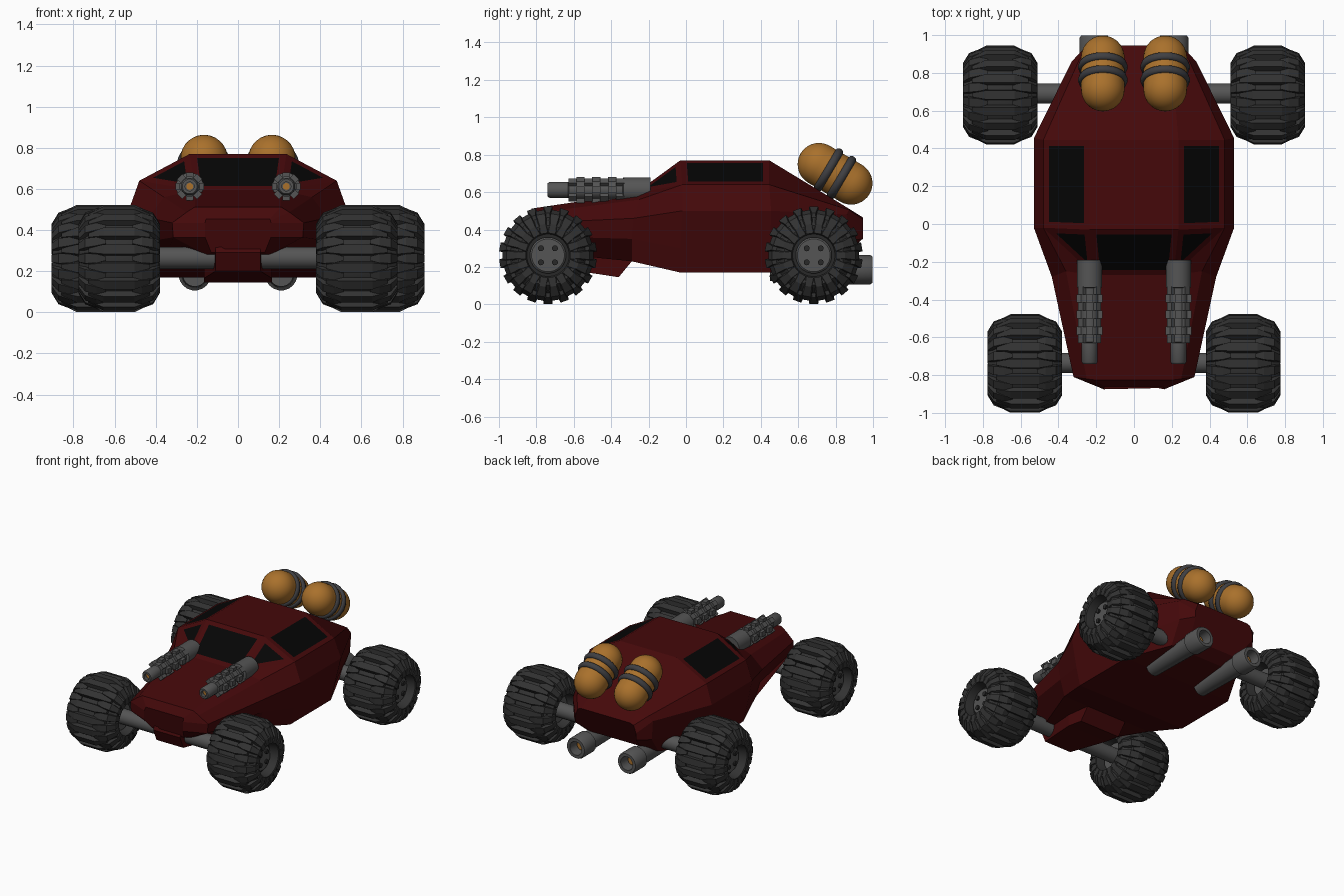
import bpy, bmesh, math
from mathutils import Matrix, Vector

if "Cube" in bpy.data.objects:
    bpy.data.objects.remove(bpy.data.objects["Cube"])


def material(name, r, g, b):
    m = bpy.data.materials.new(name)
    m.diffuse_color = (r, g, b, 1)
    m.use_nodes = True
    m.node_tree.nodes["Principled BSDF"].inputs["Base Color"].default_value = m.diffuse_color
    return m


RED = material("dark red paint", 0.058, 0.0025, 0.003)
GLASS = material("black glass", 0.0015, 0.0015, 0.0015)
RUBBER = material("tyre rubber", 0.032, 0.032, 0.032)
RIM = material("dark rim", 0.022, 0.022, 0.022)
METAL = material("grey metal", 0.09, 0.09, 0.09)
BAND = material("band steel", 0.05, 0.05, 0.055)
TAN = material("tank ochre", 0.40, 0.165, 0.025)


def finish(name, bm, mats, smooth=None, matrix=None):
    bmesh.ops.remove_doubles(bm, verts=bm.verts, dist=1e-5)
    bmesh.ops.recalc_face_normals(bm, faces=bm.faces)
    if matrix:
        bm.transform(matrix)
    me = bpy.data.meshes.new(name)
    bm.to_mesh(me)
    bm.free()
    for m in mats:
        me.materials.append(m)
    ob = bpy.data.objects.new(name, me)
    bpy.context.collection.objects.link(ob)
    if smooth:
        bpy.ops.object.select_all(action='DESELECT')
        ob.select_set(True)
        bpy.context.view_layer.objects.active = ob
        bpy.ops.object.shade_smooth_by_angle(angle=math.radians(smooth))
    return ob


def lathe(name, profile, segs, mat, matrix, smooth=40, closed=False):
    """Revolve (radius, y) points round the y axis."""
    bm = bmesh.new()
    rings = []
    for i in range(segs):
        a = 2 * math.pi * (i + 0.5) / segs
        rings.append([bm.verts.new((r * math.cos(a), y, r * math.sin(a))) for r, y in profile])
    n = len(profile)
    for i in range(segs):
        p, q = rings[i], rings[(i + 1) % segs]
        for j in range(n if closed else n - 1):
            k = (j + 1) % n
            bm.faces.new((p[j], p[k], q[k], q[j]))
    return finish(name, bm, [mat], smooth, matrix)


def skin(bm, rings):
    """Join rings of points into a capped solid."""
    vs = [[bm.verts.new(p) for p in ring] for ring in rings]
    n = len(vs[0])
    for a, b in zip(vs, vs[1:]):
        for j in range(n):
            bm.faces.new((a[j], a[(j + 1) % n], b[(j + 1) % n], b[j]))
    bm.faces.new(vs[0])
    bm.faces.new(vs[-1])
    return vs


# Body: half sections nose to tail, each bottom / low / mid / shoulder / top
sections = [
    [(.13, -.82, .29), (.16, -.875, .365), (.16, -.875, .435), (.158, -.868, .445), (.155, -.86, .455)],
    [(.155, -.78, .28), (.315, -.81, .365), (.32, -.81, .435), (.25, -.82, .487), (.21, -.825, .512)],
    [(.37, -.29, .23), (.405, -.29, .35), (.435, -.28, .46), (.36, -.25, .56), (.21, -.27, .595)],
    [(.45, -.03, .17), (.482, -.03, .30), (.53, -.02, .50), (.48, -.02, .64), (.235, -.03, .77)],
    [(.45, .45, .17), (.482, .45, .30), (.53, .455, .50), (.48, .445, .64), (.235, .445, .77)],
    [(.29, .74, .20), (.32, .86, .34), (.33, .86, .48), (.29, .87, .506), (.20, .87, .512)],
    [(.20, .83, .25), (.25, .945, .35), (.25, .945, .40), (.23, .945, .455), (.20, .945, .465)],
]
bm = bmesh.new()
vs = skin(bm, [s + [(-x, y, z) for x, y, z in reversed(s)] for s in sections])
for t, s in ((4, 3), (5, 6)):    # split the corners beside the windscreen
    bmesh.ops.connect_verts(bm, verts=[vs[2][t], vs[3][s]])


def face_with(verts):
    return next(f for f in bm.faces if all(v in f.verts[:] for v in verts))


# Windows: inset faces of the cabin
panes = [[vs[2][4], vs[2][5], vs[3][4], vs[3][5]]]
for t, s in ((4, 3), (5, 6)):
    panes += [[vs[2][t], vs[3][t], vs[3][s]], [vs[3][t], vs[3][s], vs[4][t], vs[4][s]]]
for f in [face_with(p) for p in panes]:
    bmesh.ops.inset_individual(bm, faces=[f], thickness=0.033, use_even_offset=True)
    f.material_index = 1
finish("body", bm, [RED, GLASS])

# Keel under the nose: half width, y, z of its lower edge
bm = bmesh.new()
keel = [(.11, -.84, .29), (.11, -.80, .20), (.165, -.49, .165), (.165, -.36, .145), (.165, -.29, .23)]
skin(bm, [[(-w, y, z), (w, y, z), (w, max(y, -.81), .36), (-w, max(y, -.81), .36)] for w, y, z in keel])
finish("keel", bm, [RED])


# Wheels
def lug(bm, angle, stations):
    """Tread block from (across, radius, half width) stations."""
    rot = Matrix.Rotation(angle, 3, 'Y')
    skin(bm, [[rot @ Vector(p) for p in ((-w, y, r - .05), (w, y, r - .05), (w * .85, y, r), (-w * .85, y, r))]
              for y, r, w in stations])


TYRE = [(.11, -.10), (.125, -.185), (.16, -.195), (.20, -.155), (.232, -.08),
        (.232, .08), (.20, .155), (.16, .195), (.125, .185), (.11, .10)]
AX = Matrix.Rotation(-math.pi / 2, 4, 'Z')      # y axis -> x axis


def wheel(label, x, y):
    side = 1 if x > 0 else -1
    at = Matrix.Translation((x, y, .262)) @ Matrix.Rotation(-side * math.pi / 2, 4, 'Z')
    lathe(label + "_tyre", TYRE, 36, RUBBER, at, 25, closed=True)
    bm = bmesh.new()
    count = 18
    for i in range(count):
        a = 2 * math.pi * i / count
        lug(bm, a, [(-.15, .225, .012), (-.075, .261, .028), (.075, .261, .028), (.15, .225, .012)])
        for s in (1, -1):
            lug(bm, a + math.pi / count,
                [(s * .065, .240, .012), (s * .11, .243, .026), (s * .165, .222, .028), (s * .198, .168, .02)])
    finish(label + "_tread", bm, [RUBBER], None, at)
    lathe(label + "_rim", [(0, -.11), (.12, -.11), (.12, .12), (0, .12)], 24, RIM, at)
    lathe(label + "_hub", [(0, -.14), (.097, -.14), (.097, .135), (.088, .143), (0, .143)], 24, METAL, at)
    bm = bmesh.new()
    for i in range(4):
        a = math.pi / 4 + i * math.pi / 2
        m = Matrix.Translation((.053 * math.cos(a), .145, .053 * math.sin(a))) @ Matrix.Rotation(math.pi / 2, 4, 'X')
        bmesh.ops.create_cone(bm, cap_ends=True, segments=10, radius1=.016, radius2=.016, depth=.024, matrix=m)
    finish(label + "_bolts", bm, [RIM], None, at)


for side, word in ((1, "left"), (-1, "right")):
    wheel("front_" + word + "_wheel", side * .578, -.738)
    wheel("rear_" + word + "_wheel", side * .708, .683)

# Axles
for name, y, half in (("front_axle", -.735, .46), ("rear_axle", .69, .59)):
    lathe(name, [(0, -half), (.054, -half), (.054, half), (0, half)], 20, METAL,
          Matrix.Translation((0, y, .265)) @ AX)

for side, word in ((1, "left"), (-1, "right")):
    # Ribbed hood barrels
    at = Matrix.Translation((side * .235, 0, .612))
    lathe(word + "_barrel", [(0, -.715), (.022, -.715), (.022, -.74), (.036, -.74), (.043, -.73), (.043, -.63),
                             (.050, -.625), (.050, -.34), (.068, -.335), (.068, -.19), (0, -.19)], 16, METAL, at)
    lathe(word + "_barrel_core", [(0, -.72), (.017, -.72), (.017, -.70), (0, -.70)], 12, TAN, at)
    bm = bmesh.new()
    for j in range(7):
        for k in range(4):
            rot = Matrix.Rotation(math.pi / 2 * (k + .5 * (j % 2 == 0)), 4, 'Y')
            box = rot @ Matrix.Translation((0, -.607 + j * .0425, .055)) @ Matrix.Diagonal((.036, .044, .028, 1))
            bmesh.ops.create_cube(bm, size=1, matrix=box)
    finish(word + "_barrel_ribs", bm, [METAL], None, at)

    # Rear exhaust pipes
    at = Matrix.Translation((side * .21, 0, .185))
    lathe(word + "_exhaust", [(0, .45), (.06, .45), (.066, .86), (.079, .87), (.079, .985), (.072, .997),
                              (.05, .997), (.045, .92), (0, .92)], 20, METAL, at)
    lathe(word + "_exhaust_core", [(0, .91), (.035, .91), (.035, .935), (0, .935)], 16, TAN, at)

    # Tilted fuel tanks with two bands each
    at = Matrix.Translation((side * .165, .797, .698)) @ Matrix.Rotation(math.radians(-30.5), 4, 'X')
    arc = [math.radians(d) for d in range(0, 91, 10)]
    cap = [(.115 * math.sin(a), .099 + .115 * math.cos(a)) for a in arc]
    lathe(word + "_tank", cap + [(r, -y) for r, y in reversed(cap)], 28, TAN, at, 60)
    for i, off in enumerate((-.04, .04)):
        ring = [(.113 + .019 * math.cos(t * math.pi / 4), off + .023 * math.sin(t * math.pi / 4)) for t in range(8)]
        lathe(word + "_tank_band_" + str(i + 1), ring, 28, BAND, at, 60, closed=True)
